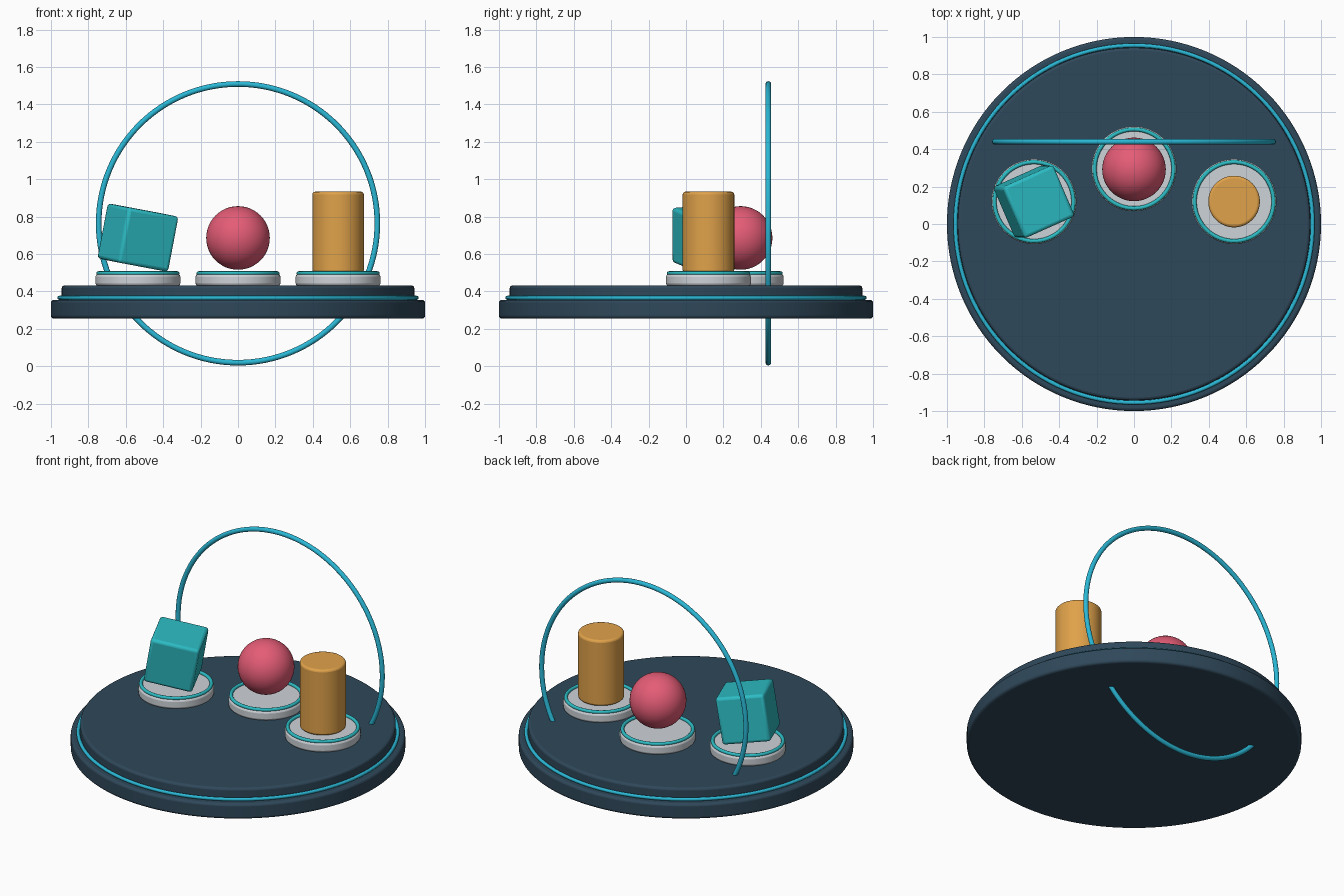
import bpy
from math import radians

default = bpy.data.objects.get("Cube")
if default:
    bpy.data.objects.remove(default, do_unlink=True)


def material(name, rgb):
    # Convert 8-bit display values to linear
    lin = [((v / 255 + 0.055) / 1.055) ** 2.4 for v in rgb]
    mat = bpy.data.materials.new(name)
    mat.use_nodes = True
    mat.diffuse_color = (*lin, 1)
    mat.node_tree.nodes["Principled BSDF"].inputs["Base Color"].default_value = (*lin, 1)
    return mat


navy = material("dark_navy", (47, 72, 90))
cyan = material("bright_cyan", (42, 184, 214))
teal = material("teal", (44, 188, 196))
pale = material("pale_grey", (206, 211, 216))
rose = material("rose_pink", (228, 92, 118))
gold = material("warm_gold", (224, 162, 74))


def finish(name, mat, bevel=0):
    obj = bpy.context.object
    obj.name = name
    obj.data.materials.append(mat)
    if bevel:
        mod = obj.modifiers.new("rounded_edges", "BEVEL")
        mod.width = bevel
        mod.segments = 3
        mod.limit_method = "ANGLE"
        mod.angle_limit = radians(40)
    bpy.ops.object.shade_smooth_by_angle(angle=radians(35))
    return obj


def disc(name, mat, x, y, radius, bottom, top, bevel, sides=96):
    bpy.ops.mesh.primitive_cylinder_add(
        vertices=sides, radius=radius, depth=top - bottom,
        location=(x, y, (bottom + top) / 2))
    return finish(name, mat, bevel)


def ring(name, mat, location, radius, tube, rotation=(0, 0, 0)):
    bpy.ops.mesh.primitive_torus_add(
        major_radius=radius, minor_radius=tube, major_segments=128,
        minor_segments=12, location=location, rotation=rotation)
    return finish(name, mat)


# Stepped round platform with a glowing trim between the tiers
disc("platform_base", navy, 0, 0, 1.0, 0.255, 0.355, 0.015, 128)
disc("platform_top", navy, 0, 0, 0.943, 0.35, 0.432, 0.015, 128)
ring("platform_trim", cyan, (0, 0, 0.366), 0.955, 0.011)

# Upright hoop passing through the platform
ring("hoop", cyan, (0, 0.44, 0.764), 0.745, 0.015, (radians(90), 0, 0))

# Three pedestals with rings
for label, x, y in (("right", -0.535, 0.12), ("middle", 0, 0.295), ("left", 0.535, 0.12)):
    disc(label + "_pedestal", pale, x, y, 0.227, 0.43, 0.492, 0.014, 64)
    ring(label + "_pedestal_ring", teal, (x, y, 0.497), 0.211, 0.011)

# Tilted cube
bpy.ops.mesh.primitive_cube_add(size=0.3, location=(-0.535, 0.12, 0.688),
                                rotation=(0.08, 0.17, 0.42))
finish("cube_display", teal, 0.018)

# Sphere
bpy.ops.mesh.primitive_uv_sphere_add(segments=48, ring_count=24, radius=0.17,
                                     location=(0, 0.292, 0.686))
finish("sphere_display", rose)

# Cylinder
disc("cylinder_display", gold, 0.535, 0.12, 0.138, 0.5, 0.933, 0.014, 64)
